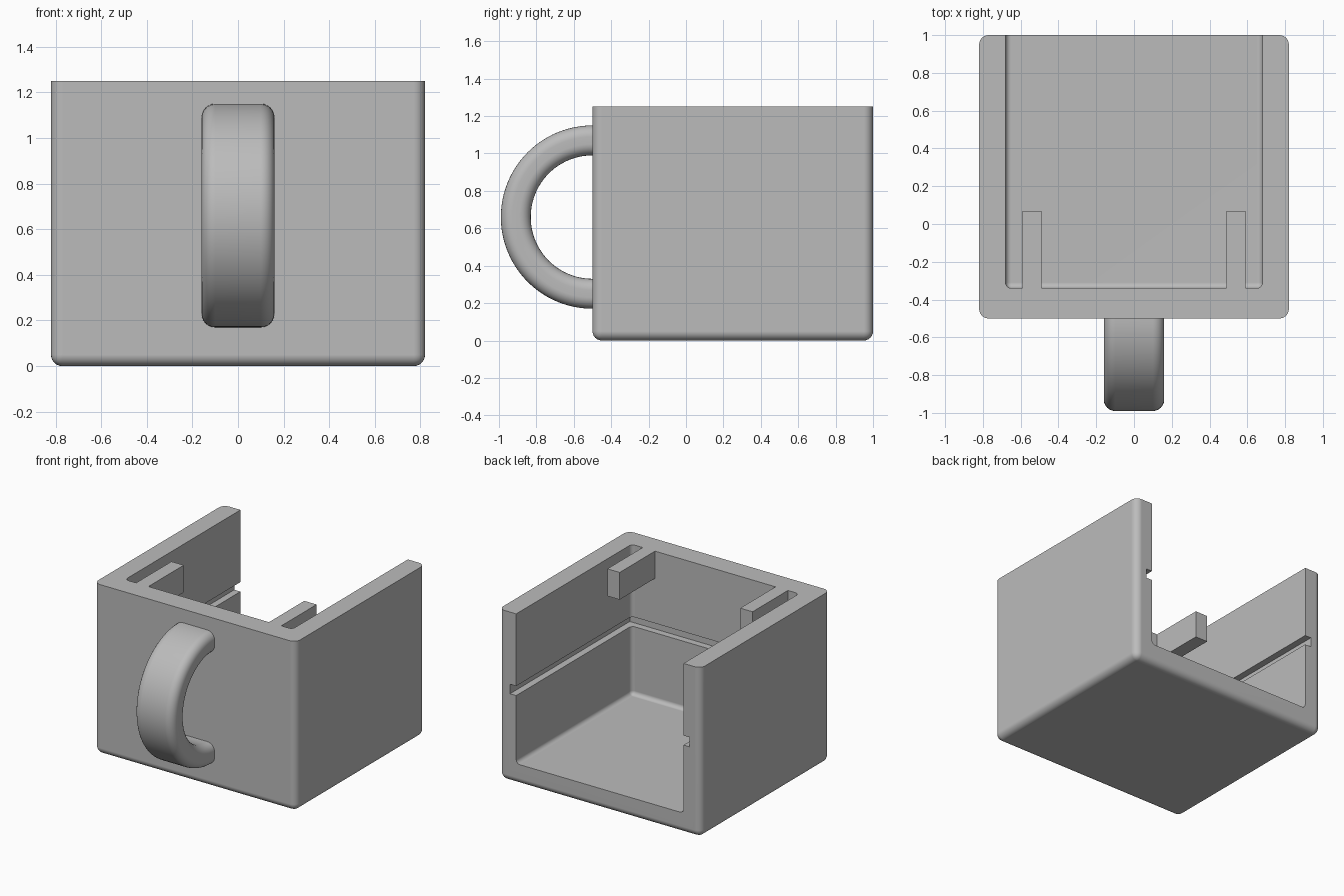
import bpy, bmesh, math
from mathutils import Matrix, Vector

cube = bpy.data.objects.get("Cube")
if cube:
    bpy.data.objects.remove(cube, do_unlink=True)

GREY = (0.5, 0.5, 0.5, 1)
grey = bpy.data.materials.new("plain grey")
grey.use_nodes = True
grey.diffuse_color = GREY
grey.node_tree.nodes["Principled BSDF"].inputs["Base Color"].default_value = GREY


def make_object(name, bm):
    bmesh.ops.recalc_face_normals(bm, faces=bm.faces)
    mesh = bpy.data.meshes.new(name)
    bm.to_mesh(mesh)
    bm.free()
    obj = bpy.data.objects.new(name, mesh)
    bpy.context.collection.objects.link(obj)
    mesh.materials.append(grey)
    return obj


def box(name, low, high, radius=0, rounded=None):
    """Box between two corners; edges picked by the rule get rounded."""
    low, high = Vector(low), Vector(high)
    bm = bmesh.new()
    bmesh.ops.create_cube(bm, size=1)
    bmesh.ops.transform(bm, verts=bm.verts, matrix=Matrix.Translation((low + high) / 2)
                        @ Matrix.Diagonal((*(high - low), 1)))
    if rounded:
        edges = [e for e in bm.edges if rounded((e.verts[0].co + e.verts[1].co) / 2)]
        bmesh.ops.bevel(bm, geom=edges, offset=radius, segments=6, profile=0.5,
                        affect='EDGES')
    return make_object(name, bm)


def select_only(obj):
    bpy.ops.object.select_all(action='DESELECT')
    obj.select_set(True)
    bpy.context.view_layer.objects.active = obj


def cut(target, cutter):
    mod = target.modifiers.new("cut", 'BOOLEAN')
    mod.operation = 'DIFFERENCE'
    mod.solver = 'EXACT'
    mod.object = cutter
    select_only(target)
    bpy.ops.object.modifier_apply(modifier=mod.name)
    bpy.data.objects.remove(cutter, do_unlink=True)


def smooth(obj):
    select_only(obj)
    bpy.ops.object.shade_smooth_by_angle(angle=math.radians(35))
    mod = obj.modifiers.new("flat panels", 'WEIGHTED_NORMAL')
    mod.keep_sharp = True


# Outer case: every edge rounded except the top rim
W, FRONT, BACK, TOP = 0.82, -0.5, 1.0, 1.25
IN_W, IN_FRONT, FLOOR = 0.68, -0.34, 0.15
case = box("case", (-W, FRONT, 0), (W, BACK, TOP), 0.05, lambda c: c.z < TOP - 0.01)

# Cavity, open at the top and back
cut(case, box("cavity_cutter", (-IN_W, IN_FRONT, FLOOR), (IN_W, BACK + 0.3, TOP + 0.3),
              0.03, lambda c: c.z < TOP and c.y < BACK + 0.2))

# Groove for a sliding shelf, running round three walls
cut(case, box("groove_cutter", (-IN_W - 0.05, IN_FRONT - 0.05, 0.65),
              (IN_W + 0.05, BACK + 0.3, 0.72)))
smooth(case)

# Two guide bars standing off the side walls, flush with the rim
for name, x in (("left_guide_bar", 0.54), ("right_guide_bar", -0.54)):
    box(name, (x - 0.05, IN_FRONT, 1.05), (x + 0.05, 0.07, TOP))

# Handle: rounded rectangle swept along a half circle
HALF_W, HALF_T, R, MID, CORNER, STEPS = 0.16, 0.08, 0.41, 0.66, 0.06, 6
profile = []
for i, (sx, sr) in enumerate(((1, 1), (-1, 1), (-1, -1), (1, -1))):
    for k in range(STEPS + 1):
        a = math.pi / 2 * (i + k / STEPS)
        profile.append((sx * (HALF_W - CORNER) + CORNER * math.cos(a),
                        sr * (HALF_T - CORNER) + CORNER * math.sin(a)))
bm = bmesh.new()
rings = []
SWEEP = 48
for s in range(SWEEP + 1):
    t = math.pi * s / SWEEP
    rings.append([bm.verts.new((x, FRONT - (R + r) * math.sin(t), MID + (R + r) * math.cos(t)))
                  for x, r in profile])
# Short straight ends sunk into the front wall
for index, pos in ((0, 0), (-1, SWEEP + 2)):
    rings.insert(pos, [bm.verts.new(v.co + Vector((0, 0.05, 0))) for v in rings[index]])
for a, b in zip(rings, rings[1:]):
    for j in range(len(profile)):
        k = (j + 1) % len(profile)
        bm.faces.new((a[j], a[k], b[k], b[j]))
bm.faces.new(rings[0])
bm.faces.new(rings[-1])
smooth(make_object("handle", bm))
